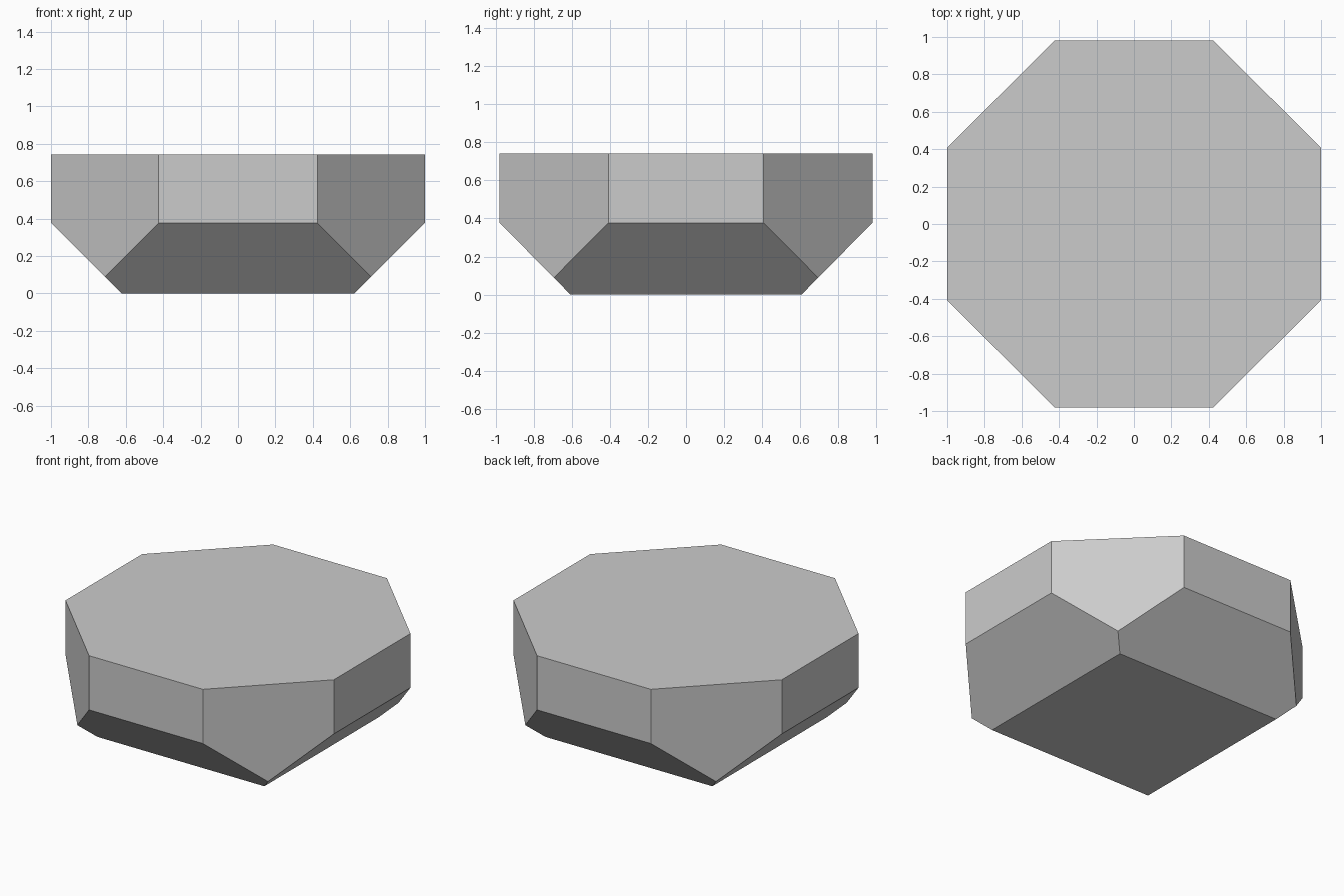
import bpy, bmesh
from mathutils import Vector

if "Cube" in bpy.data.objects:
    bpy.data.objects.remove(bpy.data.objects["Cube"])

HX, HY = 1.0, 0.98          # half sizes of the upper block
BX, BY = 0.622, 0.608       # half sizes of the base
KNEE, TOP = 0.377, 0.742    # height where the slope ends, and the top

bm = bmesh.new()

# Stacked rectangles: base, end of the sloping underside, flat top
rings = [[bm.verts.new((sx * x, sy * y, z))
          for sx, sy in ((-1, -1), (1, -1), (1, 1), (-1, 1))]
         for x, y, z in ((BX, BY, 0), (HX, HY, KNEE), (HX, HY, TOP))]
for low, high in zip(rings, rings[1:]):
    for i in range(4):
        j = (i + 1) % 4
        bm.faces.new((low[i], low[j], high[j], high[i]))
bm.faces.new(rings[0][::-1])
bm.faces.new(rings[-1])

# Cut the four vertical corners away to make the octagonal outline
for sx in (-1, 1):
    for sy in (-1, 1):
        a = Vector((sx * 0.424, sy * HY, 0))
        b = Vector((sx * HX, sy * 0.408, 0))
        normal = Vector((sx * abs(a.y - b.y), sy * abs(a.x - b.x), 0))
        cut = bmesh.ops.bisect_plane(
            bm, geom=bm.verts[:] + bm.edges[:] + bm.faces[:],
            plane_co=a, plane_no=normal, clear_outer=True)
        rim = [e for e in cut["geom_cut"] if isinstance(e, bmesh.types.BMEdge)]
        bmesh.ops.contextual_create(bm, geom=rim)

bmesh.ops.recalc_face_normals(bm, faces=bm.faces[:])
mesh = bpy.data.meshes.new("faceted_block")
bm.to_mesh(mesh)
bm.free()
bpy.context.collection.objects.link(bpy.data.objects.new("faceted_block", mesh))
